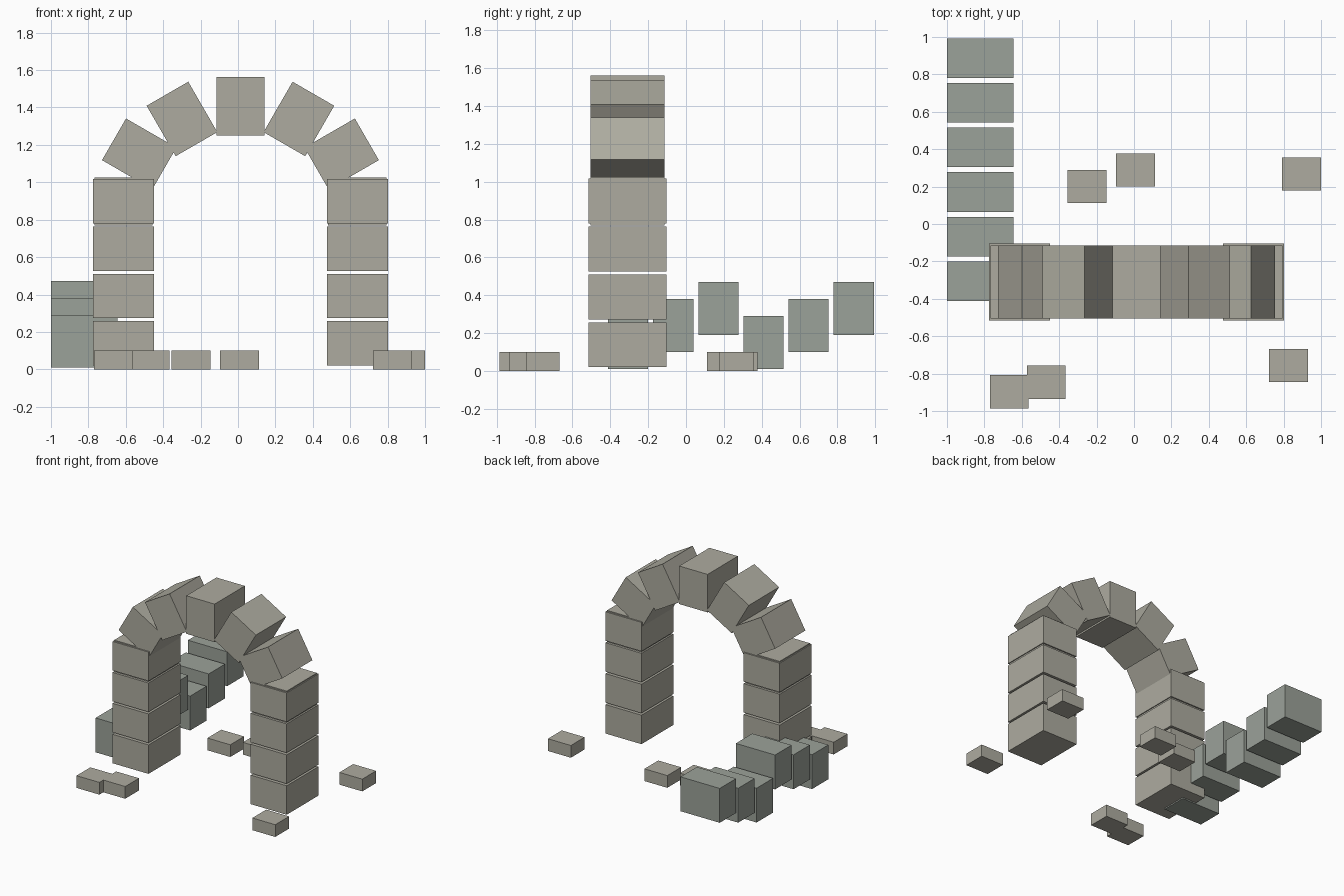
import bpy
from math import radians, sin, cos

if "Cube" in bpy.data.objects:
    bpy.data.objects.remove(bpy.data.objects["Cube"])


def material(name, color):
    m = bpy.data.materials.new(name)
    m.diffuse_color = (*color, 1)
    m.use_nodes = True
    m.node_tree.nodes["Principled BSDF"].inputs["Base Color"].default_value = m.diffuse_color
    return m


STONE = material("warm_stone", (0.42, 0.41, 0.35))
WALL = material("mossy_stone", (0.33, 0.36, 0.32))


def block(name, center, size, mat, tilt=0.0):
    bpy.ops.mesh.primitive_cube_add(size=1, location=center, rotation=(0, tilt, 0))
    ob = bpy.context.object
    ob.name = name
    ob.scale = size
    bpy.ops.object.transform_apply(location=False, rotation=False, scale=True)
    ob.data.materials.append(mat)


CX, CY = 0.013, -0.309      # arch centre line
RX, RZ, SPRING = 0.625, 0.51, 0.897

# Two pillars of four stacked stones
for side, s in (("left", -1), ("right", 1)):
    for i in range(4):
        block(f"{side}_pillar_stone_{i + 1}", (CX + s * RX, CY, 0.139 + 0.253 * i),
              (0.326, 0.412, 0.237), STONE)

# Seven arch stones on a flattened half circle; the end ones sink into the pillars
for i in range(7):
    a = radians(30 * i)
    block(f"arch_stone_{i + 1}", (CX + RX * cos(a), CY, SPRING + RZ * sin(a)),
          (0.311, 0.39, 0.257), STONE, -a)

# Broken wall running back along the left edge, in repeating steps
for i in range(6):
    block(f"wall_stone_{i + 1}", (-0.8225, -0.306 + 0.2385 * i, 0.151 + 0.09 * ((0, 1, 2)[i % 3])),
          (0.355, 0.212, 0.281), WALL)

# Fallen rubble on the ground
for i, (x, y) in enumerate([(-0.251, 0.2), (0.008, 0.289), (0.896, 0.267),
                            (-0.667, -0.897), (-0.469, -0.846), (0.826, -0.757)]):
    block(f"rubble_{i + 1}", (x, y, 0.05), (0.207, 0.178, 0.1), STONE)
